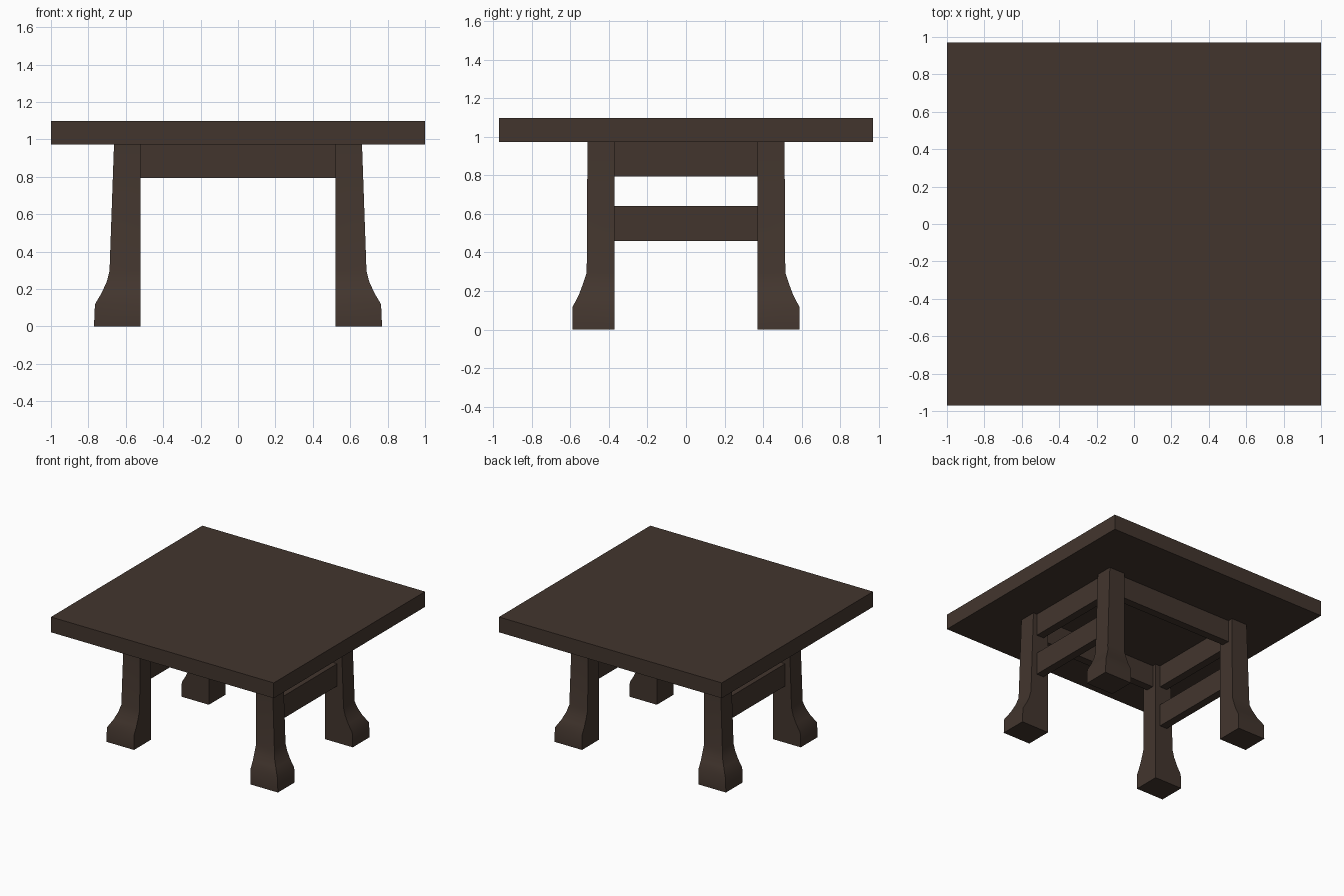
import bpy, bmesh

if "Cube" in bpy.data.objects:
    bpy.data.objects.remove(bpy.data.objects["Cube"])

wood = bpy.data.materials.new("dark brown wood")
wood.diffuse_color = (0.055, 0.036, 0.027, 1)
wood.use_nodes = True
wood.node_tree.nodes["Principled BSDF"].inputs["Base Color"].default_value = wood.diffuse_color


def make_object(name, bm):
    bmesh.ops.recalc_face_normals(bm, faces=bm.faces)
    mesh = bpy.data.meshes.new(name)
    bm.to_mesh(mesh)
    bm.free()
    mesh.materials.append(wood)
    obj = bpy.data.objects.new(name, mesh)
    bpy.context.collection.objects.link(obj)
    return obj


def box(name, x0, x1, y0, y1, z0, z1):
    bm = bmesh.new()
    bmesh.ops.create_cube(bm, size=1)
    for v in bm.verts:
        v.co.x = x1 if v.co.x > 0 else x0
        v.co.y = y1 if v.co.y > 0 else y0
        v.co.z = z1 if v.co.z > 0 else z0
    return make_object(name, bm)


TOP_Z = 0.973            # underside of the tabletop
IN_X, IN_Y = 0.522, 0.372  # inner leg faces

# Leg outline: height, outer x, outer y
PROFILE = [(0, 0.770, 0.588), (0.118, 0.765, 0.588), (0.179, 0.729, 0.556),
           (0.238, 0.702, 0.534), (0.295, 0.687, 0.515), (TOP_Z, 0.663, 0.511)]


def leg(name, sx, sy):
    bm = bmesh.new()
    rings = []
    for z, ox, oy in PROFILE:
        corners = [(IN_X, IN_Y), (ox, IN_Y), (ox, oy), (IN_X, oy)]
        rings.append([bm.verts.new((sx * x, sy * y, z)) for x, y in corners])
    for a, b in zip(rings, rings[1:]):
        for i in range(4):
            j = (i + 1) % 4
            bm.faces.new((a[i], a[j], b[j], b[i]))
    bm.faces.new(rings[0])
    bm.faces.new(rings[-1])
    obj = make_object(name, bm)
    # smooth the flared foot, keep the corners sharp
    bpy.ops.object.select_all(action='DESELECT')
    obj.select_set(True)
    bpy.context.view_layer.objects.active = obj
    bpy.ops.object.shade_smooth_by_angle()


# Tabletop
box("tabletop", -1, 1, -0.97, 0.97, TOP_Z, 1.097)

# Four flared legs
for sx, side in ((-1, "left"), (1, "right")):
    for sy, end in ((-1, "front"), (1, "back")):
        leg(f"{end}_{side}_leg", sx, sy)

# Front and back aprons
for s, end in ((-1, "front"), (1, "back")):
    y0, y1 = sorted((s * 0.405, s * 0.47))
    box(f"{end}_apron", -IN_X, IN_X, y0, y1, 0.794, TOP_Z)

# Side aprons and lower stretchers
for s, side in ((-1, "left"), (1, "right")):
    x0, x1 = sorted((s * 0.565, s * 0.63))
    box(f"{side}_apron", x0, x1, -IN_Y, IN_Y, 0.794, TOP_Z)
    box(f"{side}_stretcher", x0, x1, -IN_Y, IN_Y, 0.46, 0.641)
